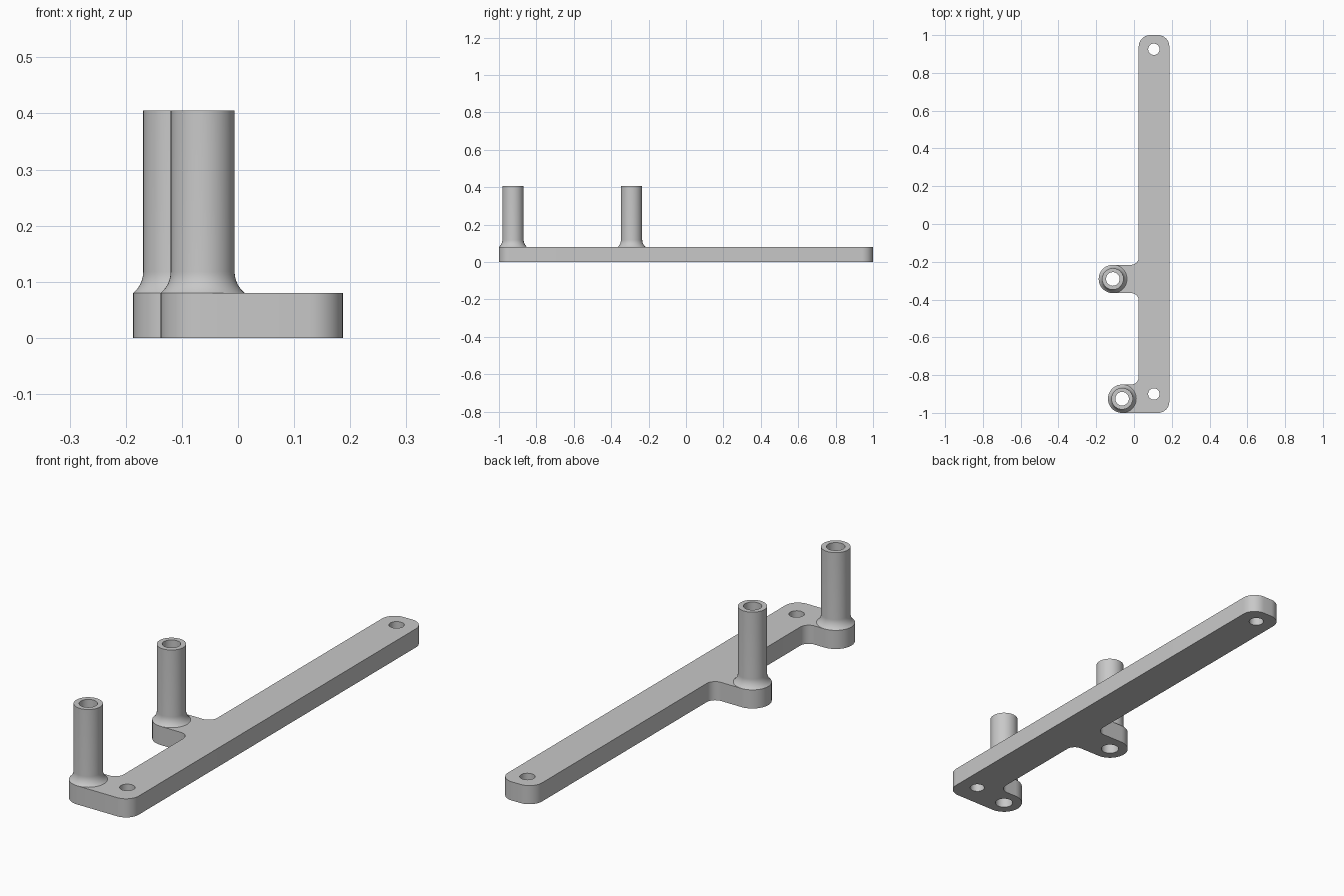
import bpy, bmesh
from math import sin, cos, pi, asin, radians
from mathutils import Vector

cube = bpy.data.objects.get("Cube")
if cube:
    bpy.data.objects.remove(cube, do_unlink=True)

PLATE_H, POST_TOP = 0.08, 0.405
BOSS_R, POST_R, BORE_R, SCREW_R = 0.075, 0.057, 0.036, 0.03
POSTS = {"front_post": (-0.063, -0.925), "middle_post": (-0.112, -0.291)}
SCREWS = [(0.105, 0.925), (0.105, -0.9)]

grey = bpy.data.materials.new("plain grey")
grey.use_nodes = True
color = (0.58, 0.58, 0.58, 1)
grey.diffuse_color = color
grey.node_tree.nodes["Principled BSDF"].inputs["Base Color"].default_value = color


def rounded(corners, steps=10):
    """Replace each (x, y, radius) right-angle corner by an arc."""
    out = []
    for i, (x, y, r) in enumerate(corners):
        p = Vector((x, y))
        a = (Vector(corners[i - 1][:2]) - p).normalized() * r
        b = (Vector(corners[(i + 1) % len(corners)][:2]) - p).normalized() * r
        for k in range(steps + 1):
            t = k / steps * pi / 2
            q = p + a * (1 - sin(t)) + b * (1 - cos(t))
            if not out or (q - out[-1]).length > 1e-4:
                out.append(q)
    return out


def circle(center, r, n=48):
    return [(center[0] + r * cos(2 * pi * k / n), center[1] + r * sin(2 * pi * k / n))
            for k in range(n)]


def finish(bm, name):
    bmesh.ops.remove_doubles(bm, verts=bm.verts, dist=1e-5)
    bmesh.ops.recalc_face_normals(bm, faces=bm.faces)
    mesh = bpy.data.meshes.new(name)
    bm.to_mesh(mesh)
    bm.free()
    mesh.materials.append(grey)
    obj = bpy.data.objects.new(name, mesh)
    bpy.context.collection.objects.link(obj)
    bpy.ops.object.select_all(action='DESELECT')
    obj.select_set(True)
    bpy.context.view_layer.objects.active = obj
    bpy.ops.object.shade_smooth_by_angle(angle=radians(30))


# Base plate: long bar with two rounded side tabs and through holes
left, right = 0.025, 0.187
outline = [(right, -1, 0.06), (right, 1, 0.06), (left, 1, 0.06)]
for x, y in reversed(POSTS.values()):
    outer, back, front = x - BOSS_R, y + BOSS_R, y - BOSS_R
    outline += [(left, back, 0.04), (outer, back, BOSS_R), (outer, front, BOSS_R)]
    if front > -0.99:
        outline.append((left, front, 0.04))
loops = [rounded(outline)]
loops += [circle(c, SCREW_R) for c in SCREWS]
loops += [circle(c, BORE_R) for c in POSTS.values()]

bm = bmesh.new()
edges = []
for loop in loops:
    vs = [bm.verts.new((p[0], p[1], 0)) for p in loop]
    edges += [bm.edges.new((vs[i - 1], vs[i])) for i in range(len(vs))]
bmesh.ops.triangle_fill(bm, use_beauty=True, use_dissolve=False, edges=edges,
                        normal=(0, 0, 1))
res = bmesh.ops.extrude_face_region(bm, geom=bm.faces[:], use_keep_orig=True)
top = [v for v in res["geom"] if isinstance(v, bmesh.types.BMVert)]
bmesh.ops.translate(bm, verts=top, vec=(0, 0, PLATE_H))
finish(bm, "base_plate")

# Hollow posts: lathed profile with a flared foot
flare_w, flare_h = BOSS_R - POST_R, 0.038
R = (flare_w ** 2 + flare_h ** 2) / (2 * flare_w)
profile = []
for k in range(9):
    a = asin(flare_h / R) * (1 - k / 8)
    profile.append((POST_R + R * (1 - cos(a)), PLATE_H + flare_h - R * sin(a)))
profile += [(POST_R, POST_TOP), (BORE_R, POST_TOP), (BORE_R, PLATE_H)]

for name, (x, y) in POSTS.items():
    bm = bmesh.new()
    vs = [bm.verts.new((r, 0, z)) for r, z in profile]
    es = [bm.edges.new(pair) for pair in zip(vs, vs[1:])]
    bmesh.ops.spin(bm, geom=vs + es, cent=(0, 0, 0), axis=(0, 0, 1),
                   angle=2 * pi, steps=48, use_duplicate=False)
    bmesh.ops.translate(bm, verts=bm.verts, vec=(x, y, 0))
    finish(bm, name)
